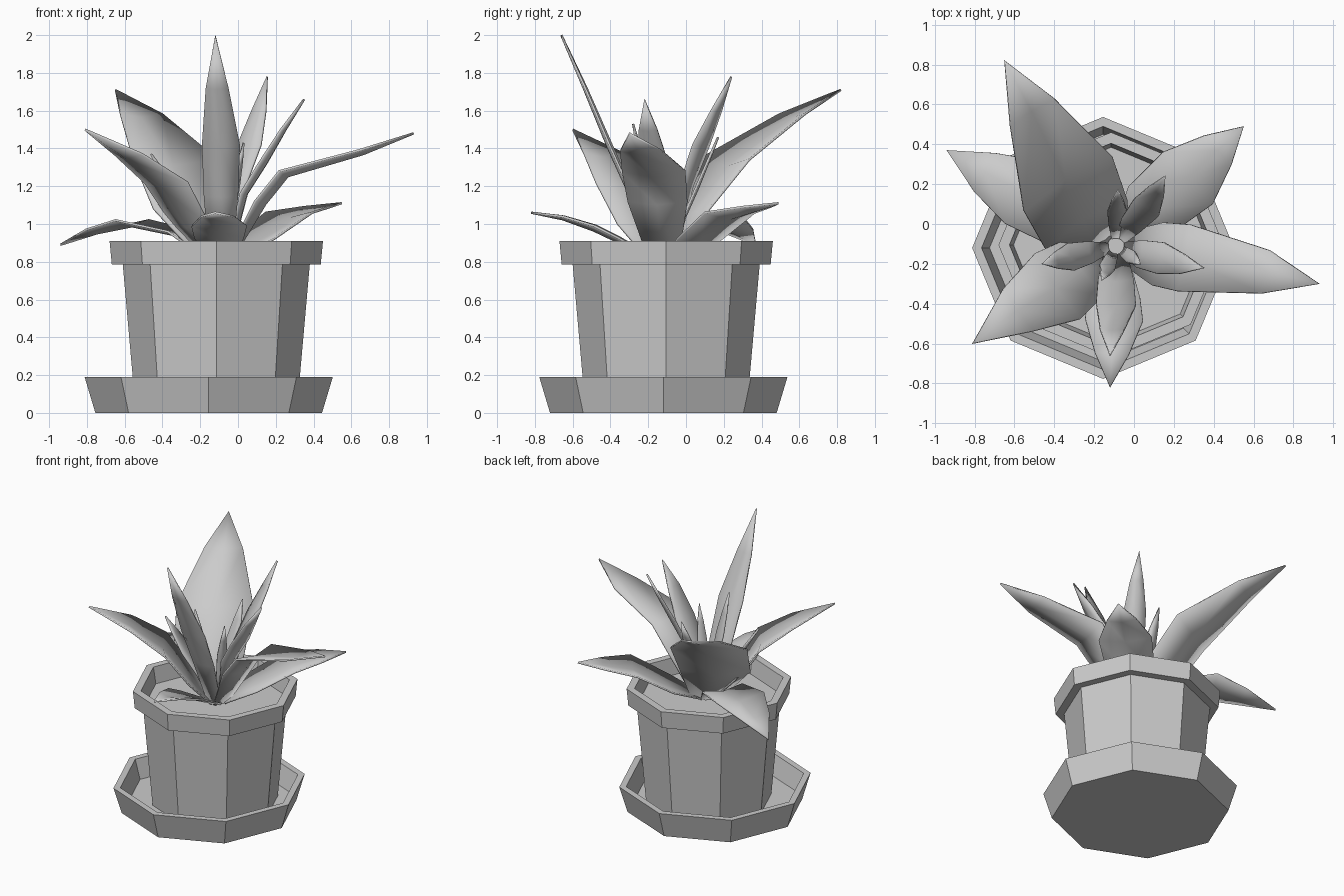
import bpy, math
from mathutils import Vector

if "Cube" in bpy.data.objects:
    bpy.data.objects.remove(bpy.data.objects["Cube"])


def mesh_object(name, verts, faces):
    me = bpy.data.meshes.new(name)
    me.from_pydata(verts, [], faces)
    me.update()
    ob = bpy.data.objects.new(name, me)
    bpy.context.collection.objects.link(ob)
    return ob


def octagon_lathe(name, cx, cy, profile, n=8):
    """Sweep an (r, z) profile round n sides and cap both ends."""
    verts = [(cx + r * math.cos(2 * math.pi * i / n), cy + r * math.sin(2 * math.pi * i / n), z)
             for r, z in profile for i in range(n)]
    faces = [tuple(reversed(range(n)))]
    for k in range(len(profile) - 1):
        for i in range(n):
            j = (i + 1) % n
            faces.append((k * n + i, k * n + j, (k + 1) * n + j, (k + 1) * n + i))
    top = (len(profile) - 1) * n
    faces.append(tuple(range(top, top + n)))
    return mesh_object(name, verts, faces)


CENTRE = Vector((-0.09, -0.11, 0.81))


def leaf(name, tip, stations, base_w=0.06):
    """Cupped blade through (x, y, z, half width) stations up to a point."""
    tip = Vector(tip)
    out = tip - CENTRE
    out.z = 0
    out.normalize()
    side = Vector((out.y, -out.x, 0))
    rows = [(CENTRE + out * 0.04, base_w)] + [(Vector(s[:3]), s[3]) for s in stations]
    spine = [p for p, w in rows] + [tip]
    verts, faces = [], []
    for k, (p, w) in enumerate(rows):
        along = (spine[k + 1] - spine[max(k - 1, 0)]).normalized()
        normal = side.cross(along).normalized()
        verts += [p - side * w, p - normal * w * 0.18, p + side * w]
    for k in range(len(rows) - 1):
        a = k * 3
        for i in (a, a + 1):
            faces.append((i, i + 1, i + 4, i + 3))
    verts.append(tip)
    t, a = len(verts) - 1, len(verts) - 4
    faces += [(a, a + 1, t), (a + 1, a + 2, t)]
    ob = mesh_object(name, verts, faces)
    mod = ob.modifiers.new("thickness", "SOLIDIFY")
    mod.thickness = 0.012
    mod.offset = 0
    bpy.ops.object.select_all(action='DESELECT')
    ob.select_set(True)
    bpy.context.view_layer.objects.active = ob
    bpy.ops.object.shade_smooth_by_angle(angle=math.radians(35))


# Saucer
octagon_lathe("saucer", -0.155, -0.12,
              [(0.60, 0), (0.657, 0.19), (0.61, 0.19), (0.57, 0.05)])
# Pot with overhanging rim, and soil as the inner floor
octagon_lathe("pot", -0.115, -0.105,
              [(0.43, 0.05), (0.495, 0.785), (0.553, 0.785), (0.565, 0.91),
               (0.51, 0.91), (0.49, 0.79)])

# Large outer leaves
leaf("leaf_back", (-0.65, 0.82, 1.71),
     [(-0.24, 0.0, 1.08, .24), (-0.33, 0.2, 1.34, .26), (-0.51, 0.56, 1.58, .13)], 0.1)
leaf("leaf_back_right", (0.55, 0.49, 1.11),
     [(0.08, 0.07, 0.92, .16), (0.27, 0.23, 1.06, .18), (0.42, 0.37, 1.09, .1)])
leaf("leaf_right", (0.93, -0.30, 1.48),
     [(0.12, -0.15, 1.12, .16), (0.25, -0.17, 1.28, .17), (0.66, -0.24, 1.39, .11)], 0.08)
leaf("leaf_front_left", (-0.81, -0.60, 1.50),
     [(-0.25, -0.22, 1.0, .17), (-0.38, -0.31, 1.22, .20), (-0.58, -0.43, 1.37, .13)], 0.08)
leaf("leaf_back_left", (-0.94, 0.37, 0.89),
     [(-0.30, 0.0, 0.96, .15), (-0.56, 0.16, 1.02, .18), (-0.75, 0.26, 0.97, .11)])
leaf("leaf_front", (-0.12, -0.82, 1.06),
     [(-0.10, -0.36, 0.93, .13), (-0.10, -0.48, 0.99, .145), (-0.11, -0.65, 1.04, .085)])

# Upright middle leaves
leaf("leaf_tall", (-0.12, -0.66, 2.0),
     [(-0.09, -0.28, 1.15, .09), (-0.09, -0.40, 1.42, .1), (-0.11, -0.53, 1.72, .06)])
leaf("leaf_upright_back", (0.155, 0.24, 1.78),
     [(-0.01, 0.0, 1.2, .06), (0.06, 0.08, 1.42, .075), (0.11, 0.16, 1.6, .045)], 0.03)
leaf("leaf_upright_right", (0.35, -0.22, 1.66),
     [(0.03, -0.15, 1.16, .07), (0.13, -0.17, 1.32, .08), (0.24, -0.2, 1.5, .05)], 0.03)

# Small heart leaves, straight blades from the centre
small_tips = [(-0.46, -0.20, 1.37), (-0.08, 0.17, 1.46), (0.03, -0.20, 1.43), (-0.16, -0.28, 1.53)]
for i, tip in enumerate(small_tips):
    size = (0.07, 0.05, 0.035, 0.04)[i]
    rows = [(*CENTRE.lerp(Vector(tip), f), size * s) for f, s in ((0.35, 0.8), (0.6, 1), (0.8, 0.6))]
    leaf(f"heart_leaf_{i + 1}", tip, rows, 0.025)
